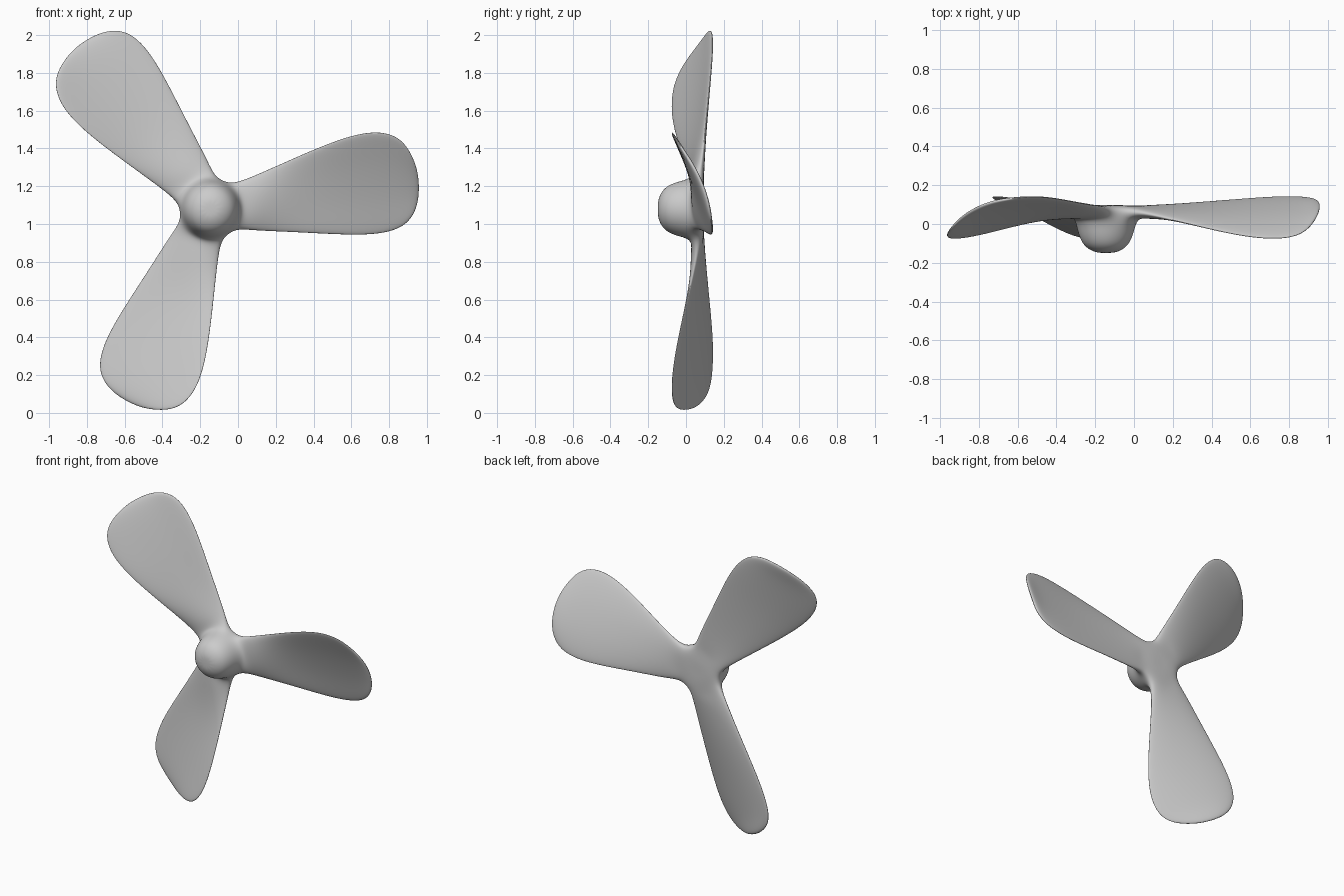
import bpy, bmesh, math
from mathutils import Vector

if "Cube" in bpy.data.objects:
    bpy.data.objects.remove(bpy.data.objects["Cube"])

CX, CZ = -0.145, 1.08      # hub axis position (axis runs along y)
TILT = 6                   # direction of the first blade, degrees

# hub profile, front to back: (y, radius)
HUB = [(-0.147, 0.06), (-0.115, 0.12), (-0.05, 0.15), (0.035, 0.168),
       (0.092, 0.168), (0.098, 0.08)]
FRONT, BACK = 3, 4         # rings the blades grow from

# blade stations: lower edge (x,z,y), upper edge (x,z,y), camber, front bulge, tip bulge
BLADE = [
    ((0.09, 0.962, 0.085), (0.07, 1.250, 0.055), 0.010, 0.040, 0),
    ((0.30, 0.953, 0.105), (0.30, 1.355, -0.005), 0.018, 0.008, 0),
    ((0.55, 0.937, 0.128), (0.53, 1.455, -0.062), 0.022, 0, 0),
    ((0.73, 0.936, 0.142), (0.72, 1.505, -0.085), 0.025, 0, 0),
    ((0.87, 0.970, 0.142), (0.86, 1.470, -0.065), 0.025, 0, 0.01),
    ((0.935, 1.050, 0.125), (0.925, 1.360, 0.005), 0.022, 0, 0.032),
]

bm = bmesh.new()


def polar(r, deg, y):
    a = math.radians(deg)
    return bm.verts.new((CX + r * math.cos(a), y, CZ + r * math.sin(a)))


def spun(p, deg):
    a = math.radians(deg)
    dx, dz = p.x - CX, p.z - CZ
    return bm.verts.new((CX + dx * math.cos(a) - dz * math.sin(a), p.y,
                         CZ + dx * math.sin(a) + dz * math.cos(a)))


# hub: 12 segments, leaving openings where the blades attach
rings = [[polar(r, TILT - 45 + 30 * k, y) for k in range(12)] for y, r in HUB]
for i in range(len(HUB) - 1):
    for k in range(12):
        if i == FRONT and k % 4 != 3:
            continue
        n = (k + 1) % 12
        bm.faces.new((rings[i][k], rings[i][n], rings[i + 1][n], rings[i + 1][k]))
for ring, y in ((rings[0], -0.15), (rings[-1], 0.098)):
    pole = polar(0, 0, y)
    for k in range(12):
        bm.faces.new((ring[k], ring[(k + 1) % 12], pole))

# three twisted blades: 8-point sections extruded out of the hub openings
for b in range(3):
    front = [rings[FRONT][(4 * b + k) % 12] for k in range(4)]
    back = [rings[BACK][(4 * b + k) % 12] for k in range(4)]
    loop = front + back[::-1]
    for lo, up, camber, bulge, tip in BLADE:
        lo, up = (Vector((p[0], p[2], p[1])) for p in (lo, up))
        f, r = [], []
        for k, t in enumerate((0, 0.3, 0.7, 1)):
            mid = k in (1, 2)
            p = lo.lerp(up, t)
            p += Vector((tip, camber, 0)) * mid
            h = 0.016 if mid else 0.010
            f.append(spun(p - Vector((0, h + bulge * mid, 0)), 120 * b))
            r.append(spun(p + Vector((0, h, 0)), 120 * b))
        new = f + r[::-1]
        for k in range(8):
            n = (k + 1) % 8
            bm.faces.new((loop[k], loop[n], new[n], new[k]))
        loop = new
    for k in range(3):
        bm.faces.new((loop[k], loop[k + 1], loop[6 - k], loop[7 - k]))

bmesh.ops.recalc_face_normals(bm, faces=bm.faces)
me = bpy.data.meshes.new("propeller")
bm.to_mesh(me)
bm.free()
me.shade_smooth()
ob = bpy.data.objects.new("propeller", me)
bpy.context.collection.objects.link(ob)
sub = ob.modifiers.new("smooth_surface", 'SUBSURF')
sub.levels = sub.render_levels = 3
